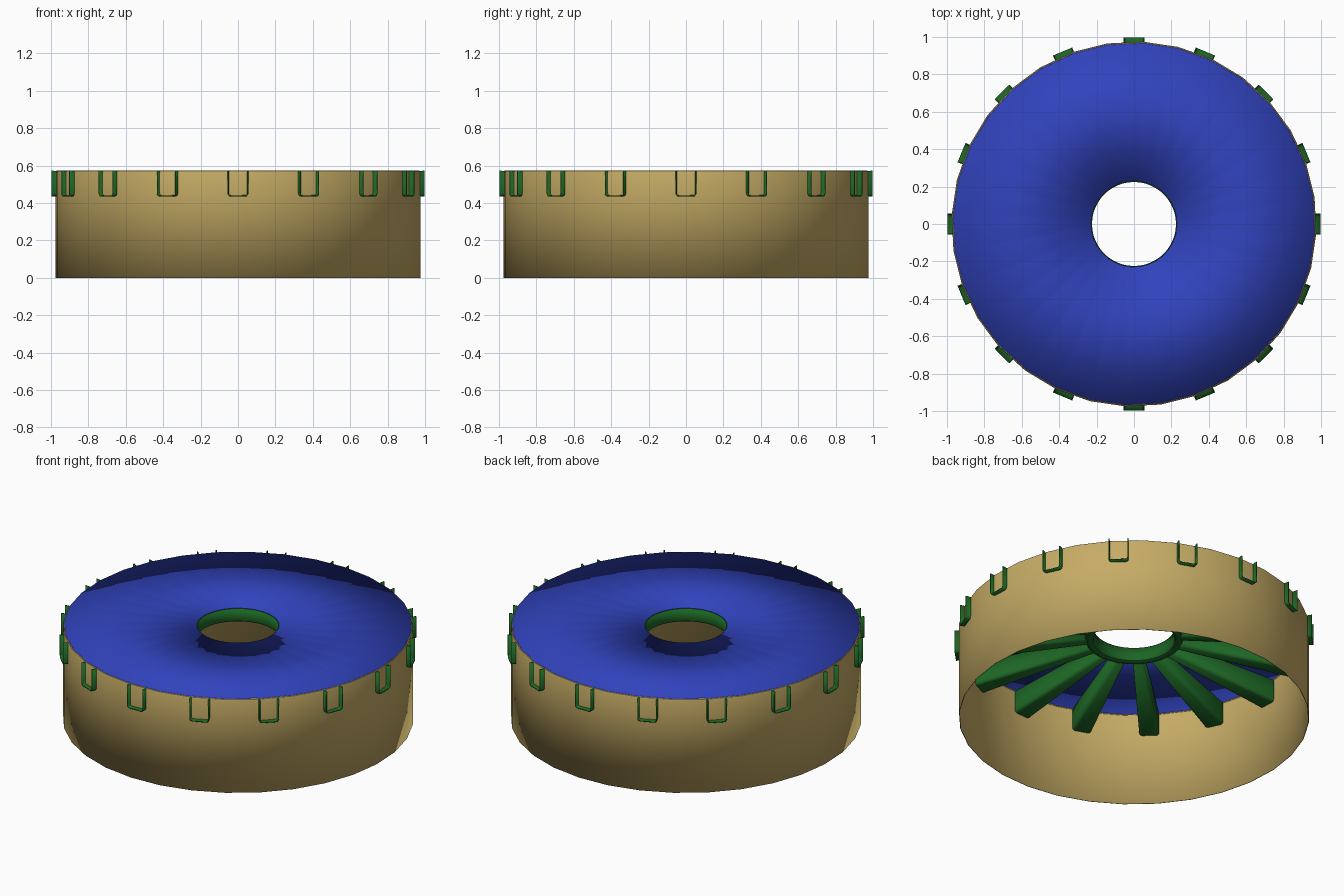
import bpy, bmesh, math

if "Cube" in bpy.data.objects:
    bpy.data.objects.remove(bpy.data.objects["Cube"])

TOP = 0.575
OFFSET = math.radians(-2.75)   # facet rotation of the drum


def material(name, rgb):
    m = bpy.data.materials.new(name)
    m.diffuse_color = (*rgb, 1)
    m.use_nodes = True
    m.node_tree.nodes["Principled BSDF"].inputs["Base Color"].default_value = m.diffuse_color
    return m


TAN = material("tan", (0.56, 0.41, 0.13))
BLUE = material("blue", (0.03, 0.055, 0.50))
GREEN = material("green", (0.012, 0.13, 0.018))


def finish(name, bm, mat, thickness):
    bmesh.ops.recalc_face_normals(bm, faces=bm.faces)
    me = bpy.data.meshes.new(name)
    bm.to_mesh(me)
    bm.free()
    ob = bpy.data.objects.new(name, me)
    bpy.context.collection.objects.link(ob)
    me.materials.append(mat)
    mod = ob.modifiers.new("thin_wall", 'SOLIDIFY')
    mod.thickness = thickness
    mod.offset = 0
    bpy.ops.object.select_all(action='DESELECT')
    ob.select_set(True)
    bpy.context.view_layer.objects.active = ob
    bpy.ops.object.shade_smooth_by_angle(angle=math.radians(35))
    return ob


def skin(bm, rows, closed=False):
    """Join rows of points with quads."""
    vs = [[bm.verts.new(p) for p in row] for row in rows]
    n = len(vs)
    for i in range(n if closed else n - 1):
        a, b = vs[i], vs[(i + 1) % n]
        for j in range(len(a) - 1):
            bm.faces.new((a[j], a[j + 1], b[j + 1], b[j]))


def lathe(name, profile, mat, thickness, sides=32, offset=0.0):
    bm = bmesh.new()
    angles = [offset + math.tau * i / sides for i in range(sides)]
    skin(bm, [[(r * math.cos(a), r * math.sin(a), z) for r, z in profile]
              for a in angles], closed=True)
    return finish(name, bm, mat, thickness)


# Outer drum wall, open below, with a softened upper rim
lathe("drum_wall", [(0.974, 0), (0.974, 0.562), (0.972, 0.570), (0.966, 0.573)],
      TAN, 0.004, offset=OFFSET)

# Flat top with a central hole
lathe("top_disc", [(0.23, TOP - 0.002), (0.97, TOP - 0.002)], BLUE, 0.003,
      offset=OFFSET)

# Rounded hub channel around the hole
lathe("hub_ring", [(0.227, 0.572), (0.227, 0.505), (0.231, 0.495), (0.240, 0.490),
                   (0.257, 0.490), (0.266, 0.495), (0.270, 0.505), (0.270, 0.570)],
      GREEN, 0.005, sides=48)


# Spokes: tapered U-shaped channels, open at the top and the outer end
def u_section(r, half, floor, top):
    rad, pts = 0.014, [(-half, top)]
    for side in (-1, 1):
        steps = [0, 30, 60, 90]
        for d in (steps if side < 0 else steps[::-1]):
            t = math.radians(d)
            pts.append((side * (half - rad + rad * math.cos(t)),
                        floor + rad - rad * math.sin(t)))
    pts.append((half, top))
    return [(r, y, z) for y, z in pts]


bm = bmesh.new()
stations = [(0.262, 0.026, 0.490, 0.570), (0.962, 0.052, 0.439, 0.570),
            (0.998, 0.053, 0.438, 0.574)]
for k in range(16):
    a = math.tau * k / 16
    c, s = math.cos(a), math.sin(a)
    skin(bm, [[(x * c - y * s, x * s + y * c, z) for x, y, z in u_section(*st)]
              for st in stations])
finish("spokes", bm, GREEN, 0.006)
